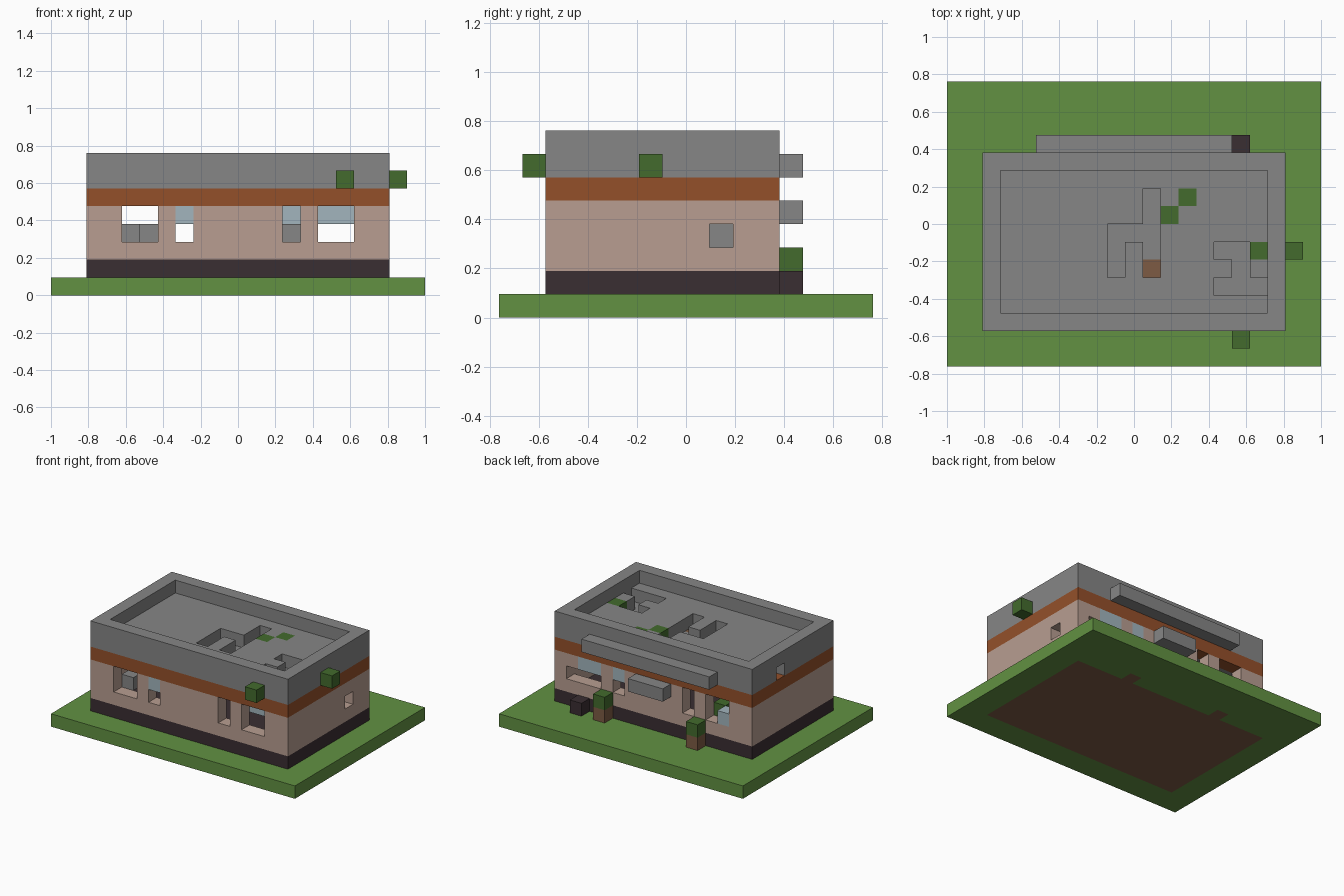
import bpy
import bmesh
from mathutils import Vector

if "Cube" in bpy.data.objects:
    bpy.data.objects.remove(bpy.data.objects["Cube"], do_unlink=True)

S = 2 / 21          # block size
W, D = 17, 10       # house footprint in blocks: column from -x, row from the back


def material(name, r, g, b):
    lin = [(c / 255 / 12.92) if c < 11 else ((c / 255 + 0.055) / 1.055) ** 2.4 for c in (r, g, b)]
    m = bpy.data.materials.new(name)
    m.use_nodes = True
    m.diffuse_color = (*lin, 1)
    m.node_tree.nodes["Principled BSDF"].inputs["Base Color"].default_value = (*lin, 1)
    return m


grass = material("grass green", 98, 145, 66)
dirt = material("earth brown", 125, 91, 68)
dark = material("dark plinth", 58, 46, 50)
plaster = material("pink plaster", 184, 158, 145)
rust = material("rust orange", 148, 80, 42)
grey = material("concrete grey", 134, 134, 134)
leaf = material("leaf green", 67, 107, 45)
glass = material("pale glass", 162, 181, 189)


def block(cols, rows, layers):
    """Set of block cells; each argument is a (first, last) pair or one number."""
    spans = [(a, a) if isinstance(a, int) else a for a in (cols, rows, layers)]
    c, r, l = [range(a, b + 1) for a, b in spans]
    return {(i, j, k) for i in c for j in r for k in l}


def ring(layers):
    return block((0, W - 1), (0, D - 1), layers) - block((1, W - 2), (1, D - 2), layers)


parts = []


def part(name, cells, mat):
    parts.append((name, cells, mat))


# Ground, with earth below the house and the trees
earth = block((0, W - 1), (0, D - 1), 0) | block(4, -1, 0) | block(12, -1, 0)
part("lawn", block((-2, 18), (-4, 11), 0) - earth, grass)
part("earth", earth, dirt)

# Plinth and rear step
part("plinth", block((0, W - 1), (0, D - 1), 1), dark)
part("rear_step", block(14, -1, 1), dark)

# Plaster walls with matching window openings front and back
openings = block(W - 1, 2, 3) | block(15, 0, 3)
for row in (0, D - 1):
    for cols in ((2, 3), 5, 11, (13, 14)):
        openings |= block(cols, row, (3, 4))
part("walls", ring((2, 4)) - openings, plaster)

# Window glass
part("front_glass", block(5, 9, 4) | block((13, 14), 8, 4), glass)
part("rear_glass", block(11, 0, 4) | block((13, 14), 0, 4) | block(2, 0, 3), glass)

# Indoor furniture
part("furniture", block(2, 8, 3) | block(3, 7, 3) | block(11, 2, 3), grey)
part("indoor_plant", block(3, 1, 3), leaf)

# Rust band around a concrete ceiling
roof_stump = block(9, 6, 5)
part("rust_band", ring(5), rust)
part("ceiling", block((1, W - 2), (1, D - 2), 5) - roof_stump, grey)
part("roof_stump", roof_stump, dirt)

# Flat roof with sunken channels, planting and a parapet
channels = (block(7, (4, 6), 6) | block(8, 4, 6) | block(9, (2, 6), 6)
            | block((13, 14), 5, 6) | block(14, 6, 6) | block((13, 15), 7, 6)
            | block(0, 3, 6))
planting = block(11, 2, 6) | block(10, 3, 6) | block(15, 5, 6)
part("roof", block((0, W - 1), (0, D - 1), 6) - channels - planting, grey)
part("roof_planting", planting, leaf)
part("parapet", ring(7), grey)

# Rear canopy and door awning
part("canopy", block((3, 13), -1, 6), grey)
part("door_awning", block((7, 9), -1, 4), grey)

# Hanging bushes on the roof edge
part("front_bush", block(14, D, 6), leaf)
part("side_bush", block(W, 5, 6), leaf)

# Small rear trees
for side, col in (("left", 12), ("right", 4)):
    part(side + "_tree_trunk", block(col, -1, 1), dirt)
    part(side + "_tree_crown", block(col, -1, 2), leaf)

# Turn every part into a mesh of its exposed block faces
occupied = set().union(*(cells for _, cells, _ in parts))


def build(name, cells, mat):
    bm = bmesh.new()
    for i, j, k in sorted(cells):
        centre = Vector(((i - 8 - 0.0) * S, (3.5 - j) * S, (k + 0.5) * S))
        for axis in range(3):
            for sign in (-1, 1):
                n = Vector((0, 0, 0))
                n[axis] = sign
                if (i + int(n.x), j - int(n.y), k + int(n.z)) in occupied:
                    continue
                u = Vector((0, 0, 0))
                u[(axis + 1) % 3] = 1
                v = n.cross(u)
                corners = (-u - v, u - v, u + v, v - u)
                bm.faces.new([bm.verts.new(centre + (n + c) * S / 2) for c in corners])
    bmesh.ops.remove_doubles(bm, verts=bm.verts, dist=S / 100)
    mesh = bpy.data.meshes.new(name)
    bm.to_mesh(mesh)
    bm.free()
    mesh.materials.append(mat)
    bpy.context.collection.objects.link(bpy.data.objects.new(name, mesh))


for name, cells, mat in parts:
    build(name, cells, mat)
